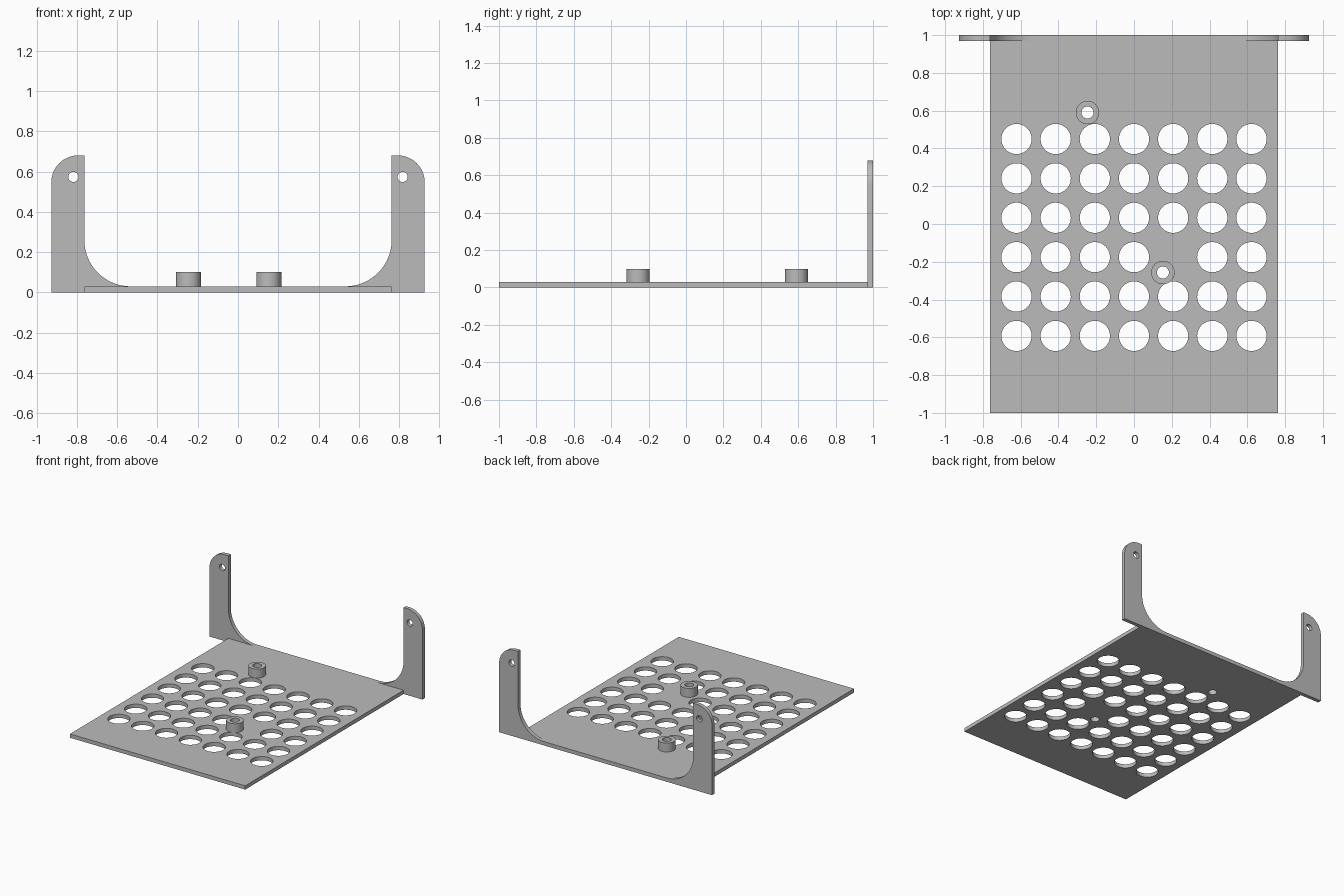
import bpy
import bmesh
from math import cos, sin, pi, radians

if "Cube" in bpy.data.objects:
    bpy.data.objects.remove(bpy.data.objects["Cube"], do_unlink=True)

grey = bpy.data.materials.new("plain grey")
grey.use_nodes = True
grey.diffuse_color = (0.5, 0.5, 0.5, 1)
grey.node_tree.nodes["Principled BSDF"].inputs["Base Color"].default_value = (0.5, 0.5, 0.5, 1)

HALF_W, OUTER, THICK = 0.763, 0.927, 0.03


def arc(cx, cy, r, start, end, n):
    """Points along an arc, angles in degrees."""
    angles = [radians(start + (end - start) * i / n) for i in range(n + 1)]
    return [(cx + r * cos(a), cy + r * sin(a)) for a in angles]


def circle(cx, cy, r, n=48):
    return arc(cx, cy, r, 0, 360, n)[:-1]


def extruded(name, loops, depth, location, upright=False):
    """Solid from an outline followed by its holes, standing up if upright."""
    curve = bpy.data.curves.new(name + "_profile", "CURVE")
    curve.dimensions = "2D"
    curve.fill_mode = "BOTH"
    curve.extrude = depth / 2
    for loop in loops:
        spline = curve.splines.new("POLY")
        spline.points.add(len(loop) - 1)
        for point, (x, y) in zip(spline.points, loop):
            point.co = (x, y, 0, 1)
        spline.use_cyclic_u = True
    helper = bpy.data.objects.new(name + "_helper", curve)
    bpy.context.collection.objects.link(helper)
    bpy.context.view_layer.update()
    graph = bpy.context.evaluated_depsgraph_get()
    mesh = bpy.data.meshes.new_from_object(helper.evaluated_get(graph))
    bpy.data.objects.remove(helper, do_unlink=True)
    bpy.data.curves.remove(curve)

    bm = bmesh.new()
    bm.from_mesh(mesh)
    bmesh.ops.remove_doubles(bm, verts=bm.verts, dist=0.0001)
    bmesh.ops.recalc_face_normals(bm, faces=bm.faces)
    bm.to_mesh(mesh)
    bm.free()
    mesh.materials.clear()
    mesh.materials.append(grey)
    obj = bpy.data.objects.new(name, mesh)
    bpy.context.collection.objects.link(obj)
    obj.location = location
    if upright:
        obj.rotation_euler.x = pi / 2
    bpy.ops.object.select_all(action="DESELECT")
    obj.select_set(True)
    bpy.context.view_layer.objects.active = obj
    bpy.ops.object.shade_smooth_by_angle(angle=radians(30))
    return obj


# Perforated base plate, with one hole left out for a standoff
standoffs = {"rear": (-0.246, 0.59), "front": (0.153, -0.257)}
front, back = -1, 1 - THICK
plate = [[(-HALF_W, front), (HALF_W, front), (HALF_W, back), (-HALF_W, back)]]
for row in range(6):
    for col in range(7):
        if (row, col) != (3, 4):
            plate.append(circle((col - 3) * 0.2073, 0.45 - row * 0.2085, 0.08))
plate += [circle(x, y, 0.032) for x, y in standoffs.values()]
extruded("base_plate", plate, THICK, (0, 0, THICK / 2))

# Hollow standoffs
for side, (x, y) in standoffs.items():
    extruded(side + "_standoff", [circle(0, 0, 0.062), circle(0, 0, 0.032)],
             0.07, (x, y, THICK + 0.035))

# Upright rear bracket: right half profile, mirrored to make a U
FILLET, CORNER, TOP = 0.23, 0.134, 0.68
half = [(OUTER, 0)]
half += arc(OUTER - CORNER, TOP - CORNER, CORNER, 0, 90, 16)
half += [(HALF_W, TOP)]
half += arc(HALF_W - FILLET, THICK + FILLET, FILLET, 0, -90, 20)
outline = half + [(-x, z) for x, z in reversed(half)]
screw_holes = [circle(s * 0.817, 0.573, 0.025, 32) for s in (-1, 1)]
extruded("rear_bracket", [outline] + screw_holes, THICK, (0, 1 - THICK / 2, 0), upright=True)
